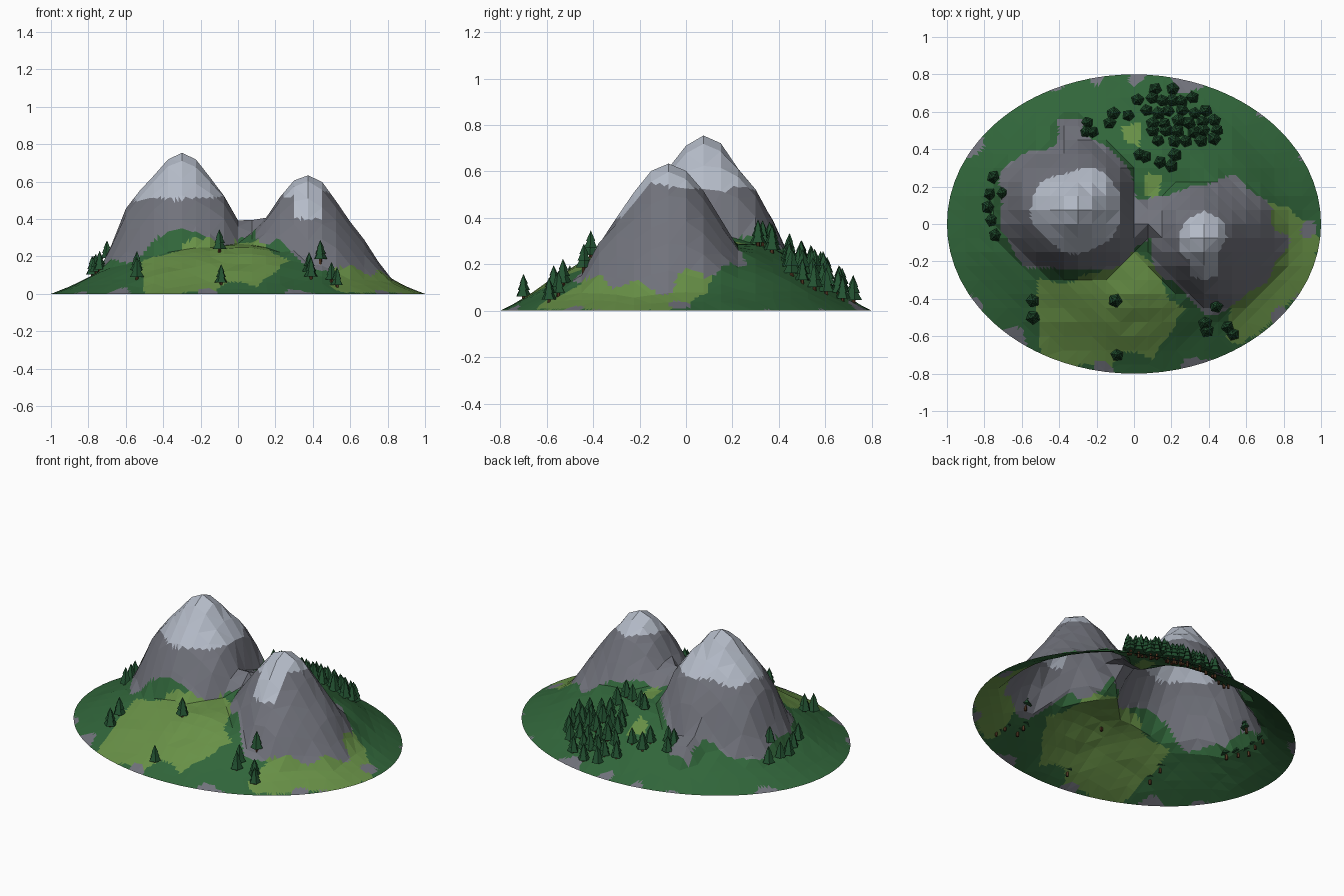
import bpy, bmesh, math, random
from mathutils import Vector, noise

if "Cube" in bpy.data.objects:
    bpy.data.objects.remove(bpy.data.objects["Cube"])

random.seed(4)


def mat(name, col):
    m = bpy.data.materials.new(name)
    m.diffuse_color = (*col, 1)
    m.use_nodes = True
    m.node_tree.nodes["Principled BSDF"].inputs["Base Color"].default_value = m.diffuse_color
    return m


FOREST = mat("forest green", (0.030, 0.130, 0.042))
GRASS = mat("meadow green", (0.138, 0.280, 0.062))
ROCK = mat("grey rock", (0.165, 0.170, 0.200))
SNOW = mat("pale snow", (0.46, 0.50, 0.58))
NEEDLE = mat("pine needles", (0.016, 0.082, 0.030))
BARK = mat("bark brown", (0.08, 0.035, 0.015))


def lerp_profile(pts, r):
    for (r0, h0), (r1, h1) in zip(pts, pts[1:]):
        if r <= r1:
            return h0 + (h1 - h0) * (r - r0) / (r1 - r0)
    return pts[-1][1]


# radius-to-height profiles
SKIRT = [(0, .28), (.45, .25), (.56, .21), (.75, .12), (.8, .09), (.9, .04), (1, 0)]
LEFT = [(0, .75), (.08, .715), (.15, .63), (.23, .525), (.3, .405), (.36, .26), (.42, .14), (.5, 0)]
RIGHT = [(0, .64), (.07, .61), (.14, .525), (.24, .38), (.31, .28), (.38, .16), (.46, .05), (.5, 0)]


def ell(x, y):
    return math.hypot(x, y / 0.8)


def skirt(x, y):
    return lerp_profile(SKIRT, ell(x, y)) * (1.12 if y > 0.1 else 1)


def crag(x, y):
    n = 1 + 0.16 * noise.noise(Vector((x * 4, y * 4, 3.1)))
    left = lerp_profile(LEFT, math.hypot(x + .3, (y - .075) * 1.06) * n)
    right = lerp_profile(RIGHT, math.hypot(x - .365, (y + .07) * 1.03) * n)
    saddle = .41 - .85 * abs(y - .02) if -.1 < x < .25 else 0
    spur = .36 - .45 * max(0, y - .3) - 1.6 * abs(x + .34) if .2 < y < .56 else 0
    return max(left, right, saddle, spur)


def height(x, y):
    if ell(x, y) >= .999:
        return 0
    j = .016 * noise.noise(Vector((x * 7, y * 7, 1.7))) * min(1, 4 * (1 - ell(x, y)))
    return max(0, max(skirt(x, y), crag(x, y)) + j)


# meadow outlines seen from above
MEADOWS = [
    [(-.52, -.3), (-.3, -.32), (0, -.14), (.1, -.2), (.2, -.4), (.28, -.45), (.13, -.66),
     (.1, -.72), (.02, -.68), (-.1, -.72), (-.15, -.78), (-.5, -.7)],
    [(.68, .1), (.82, .1), (1, -.08), (.93, -.33), (.6, -.66), (.5, -.62), (.52, -.42), (.66, -.2)],
    [(-.07, .54), (.05, .54), (.04, .42), (-.06, .43)],
    [(.07, .25), (.15, .25), (.13, .14), (.06, .14)],
]


def inside(poly, x, y):
    hit = False
    for (x0, y0), (x1, y1) in zip(poly, poly[1:] + poly[:1]):
        if (y0 > y) != (y1 > y) and x < x0 + (x1 - x0) * (y - y0) / (y1 - y0):
            hit = not hit
    return hit


def terrain_colour(c):
    n = noise.noise(Vector((c.x * 6, c.y * 6, 5)))
    line = .51 + .05 * n
    if c.x > .1:                      # snow tongue on the front of the right peak
        line = .40 if abs(c.x - .37) < .075 and c.y < -.07 else .53 + .04 * n
    if c.z > line:
        return 3
    rise = crag(c.x, c.y) - skirt(c.x, c.y)
    if rise > .015 + .09 * n:
        return 2
    dx, dy = .03 * n, .03 * noise.noise(Vector((c.x * 9, c.y * 9, 8)))
    return 1 if any(inside(p, c.x + dx, c.y + dy) for p in MEADOWS) else 0


# terrain: coarse faceted grid trimmed to an oval, open underneath
S = .075
bm = bmesh.new()
grid = {(i, j): bm.verts.new((i * S, j * S, 0)) for i in range(-15, 16) for j in range(-12, 13)}
for i in range(-15, 15):
    for j in range(-12, 12):
        if ell((i + .5) * S, (j + .5) * S) < 1:
            bm.faces.new([grid[i, j], grid[i + 1, j], grid[i + 1, j + 1], grid[i, j + 1]])
bmesh.ops.delete(bm, geom=[v for v in bm.verts if not v.link_faces], context='VERTS')
for v in bm.verts:
    if v.is_boundary:
        e = ell(v.co.x, v.co.y)
        v.co.x, v.co.y = v.co.x / e, v.co.y / e
    else:
        v.co.z = height(v.co.x, v.co.y)
bmesh.ops.triangulate(bm, faces=bm.faces[:])
# split facets without bending them, so colour borders are finer
bmesh.ops.subdivide_edges(bm, edges=bm.edges[:], cuts=3, use_grid_fill=True)
bmesh.ops.triangulate(bm, faces=bm.faces[:])
for f in bm.faces:
    f.material_index = terrain_colour(f.calc_center_median())
me = bpy.data.meshes.new("mountain_terrain")
bm.to_mesh(me)
bm.free()
for m in (FOREST, GRASS, ROCK, SNOW):
    me.materials.append(m)
bpy.context.collection.objects.link(bpy.data.objects.new("mountain_terrain", me))

# pine tree mesh: trunk and three stacked five-sided cones
bm = bmesh.new()


def cone(r1, r2, z0, z1, mi, sides=5):
    ret = bmesh.ops.create_cone(bm, cap_ends=True, segments=sides, radius1=r1, radius2=r2, depth=z1 - z0)
    for v in ret["verts"]:
        v.co.z += (z0 + z1) / 2
        for f in v.link_faces:
            f.material_index = mi


cone(.009, .008, -.025, .025, 1)
cone(.038, .014, .012, .056, 0)
cone(.030, .010, .042, .082, 0)
cone(.021, 0, .070, .115, 0)
pine = bpy.data.meshes.new("pine_tree")
bm.to_mesh(pine)
bm.free()
pine.materials.append(NEEDLE)
pine.materials.append(BARK)

LONE = [(-.75, .25), (-.77, .16), (-.70, .165), (-.78, .09), (-.76, .02), (-.74, -.06),
        (-.54, -.41), (-.54, -.50), (-.10, -.41), (-.09, -.70),
        (.44, -.44), (.38, -.53), (.39, -.57), (.50, -.55), (.53, -.59),
        (-.11, .59), (-.03, .58), (-.25, .54), (-.26, .49), (-.22, .49), (-.13, .54),
        (.03, .37), (.06, .36), (.14, .33), (.20, .31), (.22, .37)]
# back forest rows: y, first x, last x, count
ROWS = [(.73, .12, .21, 2), (.665, .03, .32, 6), (.60, .06, .38, 6),
        (.545, .10, .42, 6), (.50, .10, .45, 6), (.45, .13, .43, 5)]
spots = LONE + [(a + (b - a) * k / (n - 1) + random.uniform(-.012, .012), y + random.uniform(-.012, .012))
                for y, a, b, n in ROWS for k in range(n)]
for k, (x, y) in enumerate(spots):
    tree = bpy.data.objects.new(f"pine_tree_{k + 1}", pine)
    tree.location = (x, y, height(x, y))
    tree.rotation_euler.z = random.uniform(0, 6.28)
    s = random.uniform(.9, 1.03)
    tree.scale = (s, s, s)
    bpy.context.collection.objects.link(tree)
